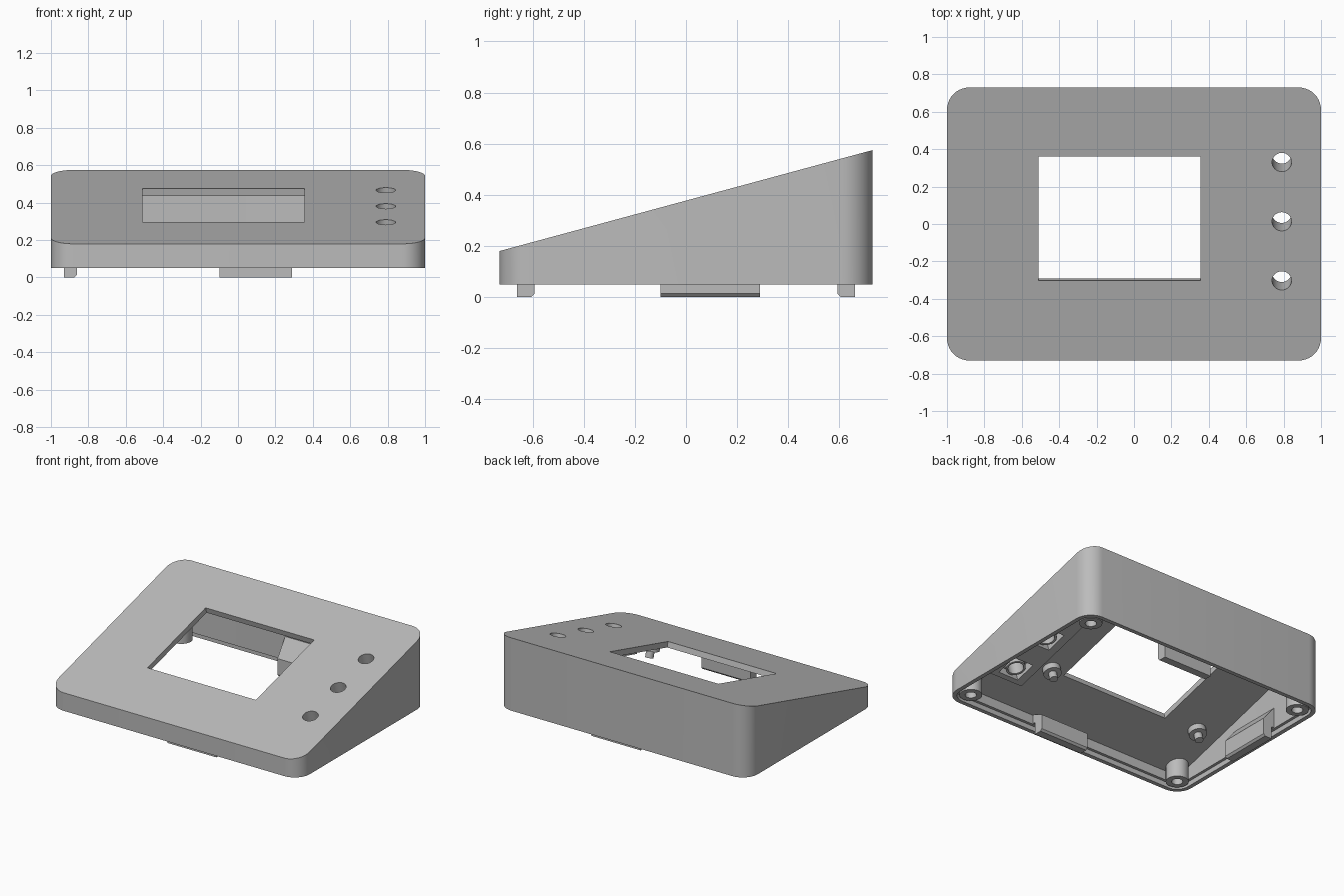
import bpy, bmesh, math
from mathutils import Matrix, Vector

if "Cube" in bpy.data.objects:
    bpy.data.objects.remove(bpy.data.objects["Cube"])

grey = bpy.data.materials.new("plain grey")
grey.diffuse_color = (0.5, 0.5, 0.5, 1)
grey.use_nodes = True
grey.node_tree.nodes["Principled BSDF"].inputs["Base Color"].default_value = grey.diffuse_color

HX, HY, BASE = 1.0, 0.73, 0.05
SLOPE = (0.575 - 0.18) / (2 * HY)
TILT = Matrix.Translation((0, 0, 0.3775)) @ Matrix.Rotation(math.atan(SLOPE), 4, 'X')


def top_z(y):
    return 0.3775 + SLOPE * y


def solid(name, ring_a, ring_b, matrix=Matrix()):
    """Closed solid between two matching rings of points."""
    bm = bmesh.new()
    a = [bm.verts.new(matrix @ Vector(p)) for p in ring_a]
    b = [bm.verts.new(matrix @ Vector(p)) for p in ring_b]
    n = len(a)
    bm.faces.new(a)
    bm.faces.new(b)
    for i in range(n):
        bm.faces.new((a[i], a[(i + 1) % n], b[(i + 1) % n], b[i]))
    bmesh.ops.recalc_face_normals(bm, faces=bm.faces[:])
    me = bpy.data.meshes.new(name)
    bm.to_mesh(me)
    bm.free()
    me.materials.append(grey)
    ob = bpy.data.objects.new(name, me)
    bpy.context.collection.objects.link(ob)
    return ob


def prism(name, outline, low, high, matrix=Matrix()):
    """Outline in x, y raised between two height functions of y."""
    return solid(name, [(x, y, low(y)) for x, y in outline],
                 [(x, y, high(y)) for x, y in outline], matrix)


def flat(z):
    return lambda y: z


def circle(x, y, r, n=32):
    return [(x + r * math.cos(2 * math.pi * i / n),
             y + r * math.sin(2 * math.pi * i / n)) for i in range(n)]


def rect(x0, x1, y0, y1):
    return [(x0, y0), (x1, y0), (x1, y1), (x0, y1)]


def rounded(inset, r=0.12, n=10):
    pts = []
    for k, (sx, sy) in enumerate(((1, 1), (-1, 1), (-1, -1), (1, -1))):
        for i in range(n + 1):
            t = math.pi / 2 * (k + i / n)
            pts.append((sx * (HX - r) + (r - inset) * math.cos(t),
                        sy * (HY - r) + (r - inset) * math.sin(t)))
    return pts


def cut(ob, cutter):
    m = ob.modifiers.new("cut", 'BOOLEAN')
    m.operation, m.solver, m.object = 'DIFFERENCE', 'EXACT', cutter
    bpy.context.view_layer.objects.active = ob
    bpy.ops.object.modifier_apply(modifier=m.name)
    bpy.data.objects.remove(cutter)


# sloped shell, hollow, open underneath with a stepped rim for the base plate
shell = prism("case_shell", rounded(0), flat(BASE), top_z)
cut(shell, prism("cavity", rounded(0.05), flat(0), lambda y: top_z(y) - 0.042))
cut(shell, prism("rim_step", rounded(0.03), flat(0), flat(0.085)))

# screen window, square to the sloping top
C = math.cos(math.atan(SLOPE))
cut(shell, prism("window", rect(-0.51, 0.355, -0.303 / C, 0.36 / C), flat(-0.1), flat(0.1), TILT))

# thick button block under the top
block = prism("button_block", rect(0.65, 0.96, -0.43, 0.47), flat(-0.17), flat(-0.02), TILT)
for i, y in enumerate((-0.303, 0.013, 0.33)):
    yl = y / C
    cut(shell, prism("hole", circle(0.79, yl, 0.052), flat(-0.1), flat(0.1), TILT))
    cut(block, prism("pocket", rect(0.71, 0.87, yl - 0.08, yl + 0.08), flat(-0.3), flat(-0.11), TILT))
    cut(block, prism("hole", circle(0.79, yl, 0.052), flat(-0.3), flat(0.1), TILT))
    sleeve = prism(f"button_sleeve_{i}", circle(0.79, yl, 0.066), flat(-0.165), flat(-0.1), TILT)
    cut(sleeve, prism("hole", circle(0.79, yl, 0.052), flat(-0.3), flat(0.1), TILT))

# screw bosses in the corners
for sx in (-1, 1):
    for sy in (-1, 1):
        x, y = sx * 0.88, sy * 0.61
        boss = prism("screw_boss", circle(x, y, 0.075), flat(0.055), lambda v: top_z(v) - 0.02)
        cut(boss, prism("screw_hole", circle(x, y, 0.037), flat(0), flat(0.13)))

# stepped posts that hold the screen board
for x in (-0.77, 0.47):
    for y in (-0.3, 0.37):
        prism("board_post", circle(x, y, 0.06), flat(-0.085), flat(-0.02), TILT)
        prism("board_pin", circle(x, y, 0.028), flat(-0.135), flat(-0.08), TILT)


# base clips: chamfered foot, ramp running up into the wall
def clip(name, place, ramp_top, shoulder):
    profile = [(0.07, 0), (0.125, 0), (0.138, 0.014), (0.138, shoulder),
               (0.04, ramp_top), (0.04, 0.09), (0.07, 0.09)]
    solid(name, [place(d, -0.10, z) for d, z in profile],
          [place(d, 0.29, z) for d, z in profile])


clip("front_clip", lambda d, s, z: (s, -HY + d, z), 0.165, 0.12)
clip("back_clip", lambda d, s, z: (s, HY - d, z), 0.27, 0.13)
clip("left_clip", lambda d, s, z: (-HX + d, s, z), 0.25, 0.13)

# round parts smooth, edges sharp
for ob in bpy.context.collection.objects:
    ob.select_set(True)
    bpy.context.view_layer.objects.active = ob
bpy.ops.object.shade_smooth_by_angle(angle=math.radians(30))
